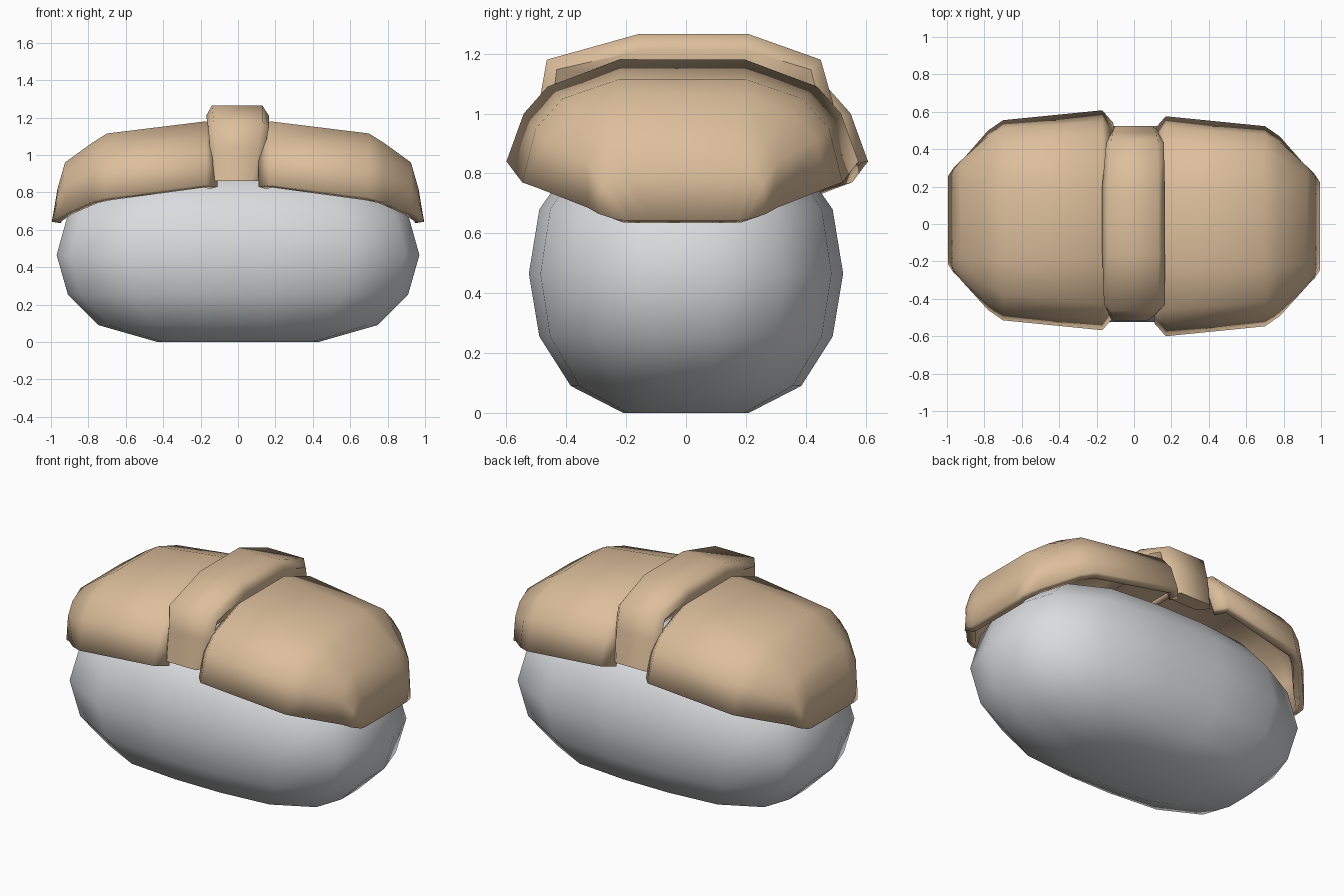
import bpy, bmesh, math

if "Cube" in bpy.data.objects:
    bpy.data.objects.remove(bpy.data.objects["Cube"])


def material(name, rgb):
    m = bpy.data.materials.new(name)
    m.diffuse_color = (*rgb, 1)
    m.use_nodes = True
    m.node_tree.nodes["Principled BSDF"].inputs["Base Color"].default_value = m.diffuse_color
    return m


WHITE = material("rice_white", (0.70, 0.71, 0.73))
TAN = material("topping_tan", (0.72, 0.52, 0.33))


def loft(name, rows, mat, closed=False, caps=False):
    """Skin a list of equally long point rows."""
    bm = bmesh.new()
    vs = [[bm.verts.new(p) for p in row] for row in rows]
    n = len(rows[0])
    for a, b in zip(vs, vs[1:]):
        for i in range(n if closed else n - 1):
            j = (i + 1) % n
            bm.faces.new((a[i], a[j], b[j], b[i]))
    if caps:
        bm.faces.new(vs[0][::-1])
        bm.faces.new(vs[-1])
    bmesh.ops.recalc_face_normals(bm, faces=bm.faces)
    if not closed:  # open shells: outside is up
        if sum(f.normal.z for f in bm.faces) < 0:
            bmesh.ops.reverse_faces(bm, faces=bm.faces)
    me = bpy.data.meshes.new(name)
    bm.to_mesh(me)
    bm.free()
    me.materials.append(mat)
    ob = bpy.data.objects.new(name, me)
    bpy.context.collection.objects.link(ob)
    return ob


def smooth(ob, degrees):
    bpy.ops.object.select_all(action='DESELECT')
    ob.select_set(True)
    bpy.context.view_layer.objects.active = ob
    bpy.ops.object.shade_smooth_by_angle(angle=math.radians(degrees))


# Rice block: stacked rounded-rectangle rings (z, half length, half width)
levels = [(0, .43, .21), (.09, .745, .385), (.255, .91, .49), (.465, .97, .525),
          (.68, .91, .49), (.83, .745, .385), (.92, .43, .21)]


def ring(z, a, b, n=16, power=3):
    pts = []
    for i in range(n):
        t = math.tau * (i + .5) / n
        c, s = math.cos(t), math.sin(t)
        k = (abs(c) ** power + abs(s) ** power) ** (-1 / power)
        # widen so the flats reach the full half size
        pts.append((max(-a, min(a, a * k * c * 1.01)), max(-b, min(b, b * k * s * 1.01)), z))
    return pts


smooth(loft("rice_block", [ring(*l) for l in levels], WHITE, True, True), 60)

# Topping halves: half cross-sections (y, z) at each x, from crown to rim
sections = [
    (.11, [(.20, 1.13), (.41, 1.04), (.47, .97), (.52, .83)]),
    (.17, [(.21, 1.18), (.45, 1.09), (.53, 1.00), (.588, .84)]),
    (.70, [(.21, 1.115), (.40, 1.05), (.49, .95), (.535, .77)]),
    (.78, [(.21, 1.065), (.36, 1.00), (.45, .91), (.48, .75)]),
    (.925, [(.20, .96), (.28, .91), (.32, .84), (.315, .685)]),
    (.965, [(.20, .82), (.24, .80), (.27, .76), (.28, .665)]),
    (.995, [(.10, .643), (.18, .643), (.21, .645), (.235, .65)]),
]
for name, side, dy in (("topping_right", 1, -.012), ("topping_left", -1, .02)):
    rows = [[(side * x, dy - y, z) for y, z in half[::-1]] +
            [(side * x, dy + y, z) for y, z in half] for x, half in sections]
    shell = loft(name, rows, TAN)
    thick = shell.modifiers.new("thickness", 'SOLIDIFY')
    thick.thickness = .05
    thick.offset = -1
    smooth(shell, 60)

# Band over the middle: path (y, z, inward y, inward z, left x, right x)
path = [(-.515, .86, .6, 0, -.115, .075), (-.49, 1.04, .8, -.1, -.12, .11),
        (-.465, 1.18, .6, -.6, -.13, .13), (-.16, 1.265, .1, -1, -.14, .13),
        (.21, 1.265, -.1, -1, -.14, .13), (.45, 1.18, -.6, -.6, -.12, .125),
        (.49, 1.04, -.8, -.1, -.115, .12), (.525, .86, -.6, 0, -.10, .10)]
band = []
for y, z, iy, iz, xl, xr in path:
    prof = [(xl + .02, .15), (xl - .03, .055), (xl, 0), (xr, 0), (xr + .035, .055), (xr - .01, .15)]
    band.append([(x, y + iy * d, z + iz * d) for x, d in prof])
smooth(loft("topping_band", band, TAN, True, True), 60)
